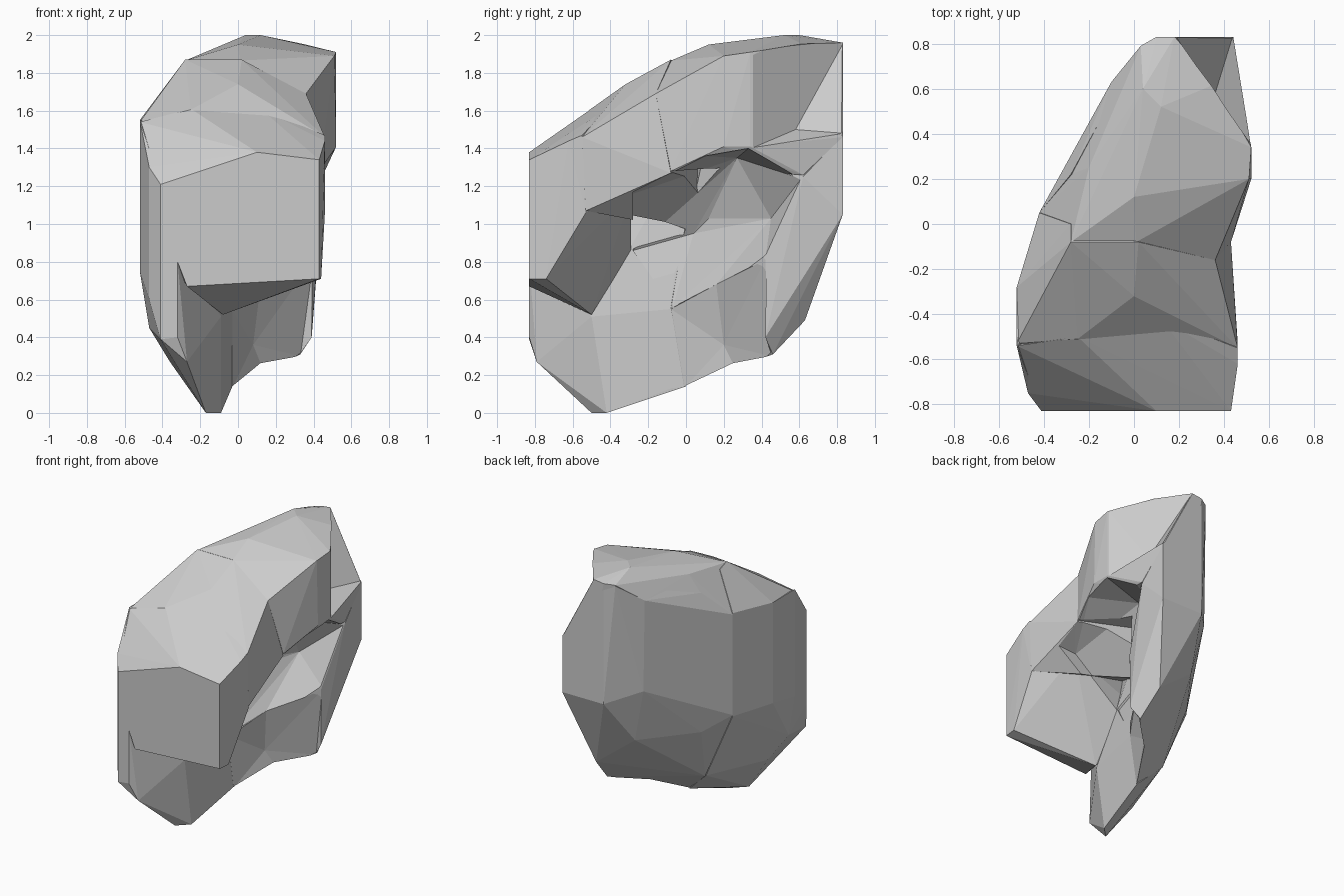
import bpy, bmesh


def hull(name, pts):
    """Faceted chunk: convex hull of a few corner points."""
    bm = bmesh.new()
    for p in pts:
        bm.verts.new(p)
    bmesh.ops.convex_hull(bm, input=bm.verts[:])
    loose = [v for v in bm.verts if not v.link_faces]
    bmesh.ops.delete(bm, geom=loose, context='VERTS')
    bmesh.ops.recalc_face_normals(bm, faces=bm.faces[:])
    me = bpy.data.meshes.new(name)
    bm.to_mesh(me)
    bm.free()
    ob = bpy.data.objects.new(name, me)
    bpy.context.collection.objects.link(ob)
    return ob


def shifted(pts, dx, dy):
    """The points plus a copy moved outward, for open-ended cutters."""
    return pts + [(x + dx, y + dy, z) for x, y, z in pts]


def combine(target, other, op):
    """Boolean another chunk into the target, then discard it."""
    mod = target.modifiers.new(op.lower(), 'BOOLEAN')
    mod.operation = op
    mod.solver = 'EXACT'
    mod.object = other
    bpy.context.view_layer.objects.active = target
    bpy.ops.object.modifier_apply(modifier=mod.name)
    bpy.data.objects.remove(other)


# Front half of the slanted wall, with the foot of the boulder
rock = hull("boulder", [
    (-.17, -.50, 0), (-.09, -.42, 0), (-.04, -.08, .13), (-.03, .0, .14),
    (-.27, -.79, .27), (-.32, -.83, .40), (-.36, -.45, .27), (-.47, -.54, .45),
    (-.52, -.54, .75), (-.52, -.28, .80), (-.52, -.28, 1.55), (-.52, -.54, 1.55),
    (-.47, -.75, 1.3), (-.41, -.83, 1.21), (-.41, -.83, .39), (-.32, -.83, .8),
    (-.09, -.50, .51), (-.03, -.08, .55), (-.10, -.29, .85), (-.06, .04, .95),
    (-.42, .05, 1.57), (-.42, .05, .8), (-.20, .05, .30), (-.1, 0, 1.4),
    (-.47, -.75, .6)])

# Rear half of the slanted wall
back_wall = hull("back_wall", [
    (-.42, .05, .81), (-.42, .05, 1.56), (-.2, .06, .3), (-.03, -.01, .14),
    (-.03, -.08, .56), (.12, .25, .27), (.33, .46, .31), (.39, .42, .40),
    (.30, .63, .49), (.39, .70, .80), (.39, .42, .81), (.45, .62, 1.25),
    (-.28, .22, 1.75), (-.28, .22, .71), (-.10, .63, 1.8), (-.09, .63, 1.12),
    (.0, .6, .72), (.03, .79, 1.93), (.10, .83, 1.05), (.44, .83, 1.05),
    (.44, .83, 1.47), (.1, .1, 1.4), (.1, .83, 1.9)])

# Blunt front block overhanging the foot
front_block = hull("front_block", [
    (.43, -.83, .71), (.43, -.83, 1.34), (.44, -.74, .71), (.46, -.53, 1.06),
    (.46, -.55, 1.47), (.46, -.62, 1.44), (-.41, -.83, 1.21), (.10, -.83, 1.38),
    (-.27, -.83, .67), (-.32, -.83, .80), (.20, -.83, .71), (-.08, -.50, .52),
    (-.10, -.29, .86), (.28, -.29, 1.16), (-.40, -.30, .90), (-.25, -.5, 1.61),
    (.12, -.42, 1.61), (-.52, -.54, 1.54), (-.47, -.75, 1.3)])

# Front of the roof
roof_front = hull("roof_front", [
    (.46, -.55, 1.46), (.46, -.53, 1.07), (.43, -.27, 1.18), (.43, -.08, 1.27),
    (.36, -.16, 1.69), (-.28, -.08, 1.87), (.02, -.08, 1.87), (0, -.32, 1.74),
    (-.52, -.28, 1.55), (-.25, -.51, 1.605), (.12, -.43, 1.61), (.28, -.29, 1.16),
    (-.06, .04, .96), (-.01, .12, 1.04), (.05, 0, 1.28), (-.42, .05, 1.57),
    (-.52, -.53, 1.54), (-.3, -.4, 1.2), (-.28, .0, 1.84)])

# Rear of the roof, the highest part
roof_back = hull("roof_back", [
    (.36, -.16, 1.69), (.43, -.08, 1.28), (.47, .05, 1.38), (.52, .20, 1.41),
    (.52, .34, 1.41), (.52, .34, 1.91), (.51, .2, 1.89), (.36, .62, 1.95),
    (.45, .62, 1.26), (.18, .83, 1.96), (.10, .83, 1.95), (.04, .60, 2.0),
    (.12, .52, 2.0), (0, .12, 1.95), (-.28, -.08, 1.865), (.01, -.08, 1.865),
    (-.20, .25, 1.88), (.03, .79, 1.94), (-.28, .22, 1.74), (-.42, .05, 1.56),
    (.05, 0, 1.31), (.1, .4, 1.35), (-.1, .63, 1.8), (.44, .83, 1.46),
    (.2, .83, 1.3)])

for part in (back_wall, front_block, roof_front, roof_back):
    combine(rock, part, 'UNION')

# Deep hollow in the right side: rim, then inner corners
rim = [(.43, -.28, .88), (.43, -.07, .56), (.43, .16, .68), (.42, .42, .81),
       (.45, .61, 1.24), (.51, .33, 1.40), (.48, .10, 1.36), (.43, -.10, 1.26),
       (.43, -.28, 1.17)]
hollow = hull("hollow_cutter", shifted(rim, .2, 0) + [
    (-.02, -.07, .56), (.12, .16, .68), (-.06, .04, .95), (-.01, .12, 1.03),
    (.19, .45, 1.03), (.18, .27, 1.35), (.28, -.28, 1.16), (-.10, -.28, .86)])

# Shallow scoop in the wall below the hollow
scoop = hull("scoop_cutter", shifted([
    (-.03, -.08, .55), (-.03, -.01, .13), (.08, .20, .36), (.12, .25, .26),
    (.33, .45, .30), (.39, .42, .40), (.40, .42, .81), (.12, .16, .68)], .6, -.3))

# Nick behind the roof's right corner
nick = hull("nick_cutter", [
    (.36, .61, 1.97), (.36, .58, 1.50), (.525, .345, 1.92), (.525, .345, 1.40),
    (.44, .84, 1.48), (.18, .84, 1.97), (.7, .6, 2.1), (.7, .6, 1.36)])

for cutter in (hollow, scoop, nick):
    cutter.hide_render = True
    combine(rock, cutter, 'DIFFERENCE')

# Flat facets throughout
for p in rock.data.polygons:
    p.use_smooth = False
